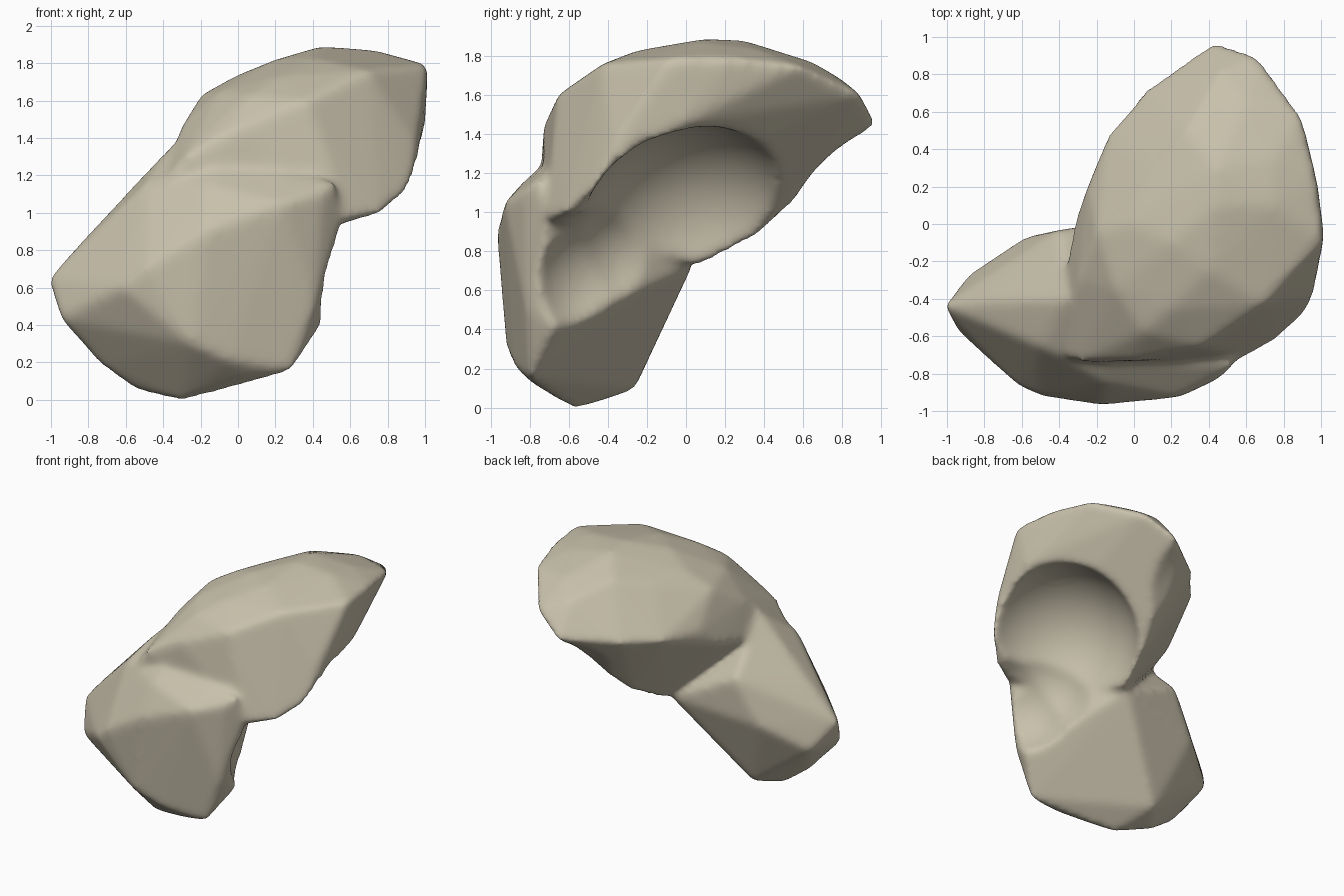
import bpy
import bmesh
from mathutils import Vector

cube = bpy.data.objects.get("Cube")
if cube:
    bpy.data.objects.remove(cube, do_unlink=True)

bone = bpy.data.materials.new("bone_beige")
bone.use_nodes = True
colour = (0.58, 0.53, 0.41, 1)
bone.diffuse_color = colour
bone.node_tree.nodes["Principled BSDF"].inputs["Base Color"].default_value = colour


def add_object(name, bm):
    """Turn a bmesh into a linked object with the bone material."""
    bmesh.ops.recalc_face_normals(bm, faces=bm.faces)
    mesh = bpy.data.meshes.new(name)
    bm.to_mesh(mesh)
    bm.free()
    obj = bpy.data.objects.new(name, mesh)
    obj.data.materials.append(bone)
    bpy.context.collection.objects.link(obj)
    return obj


def hull(name, points):
    """Convex solid wrapped around a few landmark points."""
    bm = bmesh.new()
    for p in points:
        bm.verts.new(p)
    result = bmesh.ops.convex_hull(bm, input=bm.verts)
    loose = {v for v in result["geom_interior"] if isinstance(v, bmesh.types.BMVert)}
    bmesh.ops.delete(bm, geom=list(loose), context="VERTS")
    return add_object(name, bm)


def ball(name, centre, radius):
    """Spherical cutter."""
    bm = bmesh.new()
    bmesh.ops.create_icosphere(bm, subdivisions=4, radius=radius)
    bmesh.ops.translate(bm, verts=bm.verts, vec=Vector(centre))
    return add_object(name, bm)


def combine(target, other, operation):
    """Add a live boolean, hide its helper and list it for removal."""
    mod = target.modifiers.new(other.name, "BOOLEAN")
    mod.operation = operation
    mod.solver = "EXACT"
    mod.object = other
    other.hide_render = True
    other.hide_viewport = True
    helpers.append(other)


helpers = []

# Upper lobe: sharp rim, domed crown, then the underside around the cup
rim = [(-.45, -.7, 1.1), (-.28, -.74, 1.3), (0, -.73, 1.45), (.37, -.66, 1.6),
       (.7, -.43, 1.76), (1.02, -.08, 1.79), (.98, .24, 1.79), (.9, .58, 1.75),
       (.67, .9, 1.6), (.43, .98, 1.45), (.06, .72, 1.42), (-.14, .48, 1.4),
       (-.25, .19, 1.4), (-.32, .01, 1.25)]
crown = [(.44, .1, 1.89), (.2, -.1, 1.82), (.73, .1, 1.87), (-.02, 0, 1.73),
         (-.2, -.05, 1.63), (.6, .65, 1.77), (.2, -.45, 1.73), (.44, .3, 1.88),
         (.28, .5, 1.78), (.08, .3, 1.72), (.4, -.25, 1.83), (.05, -.58, 1.63),
         (-.1, -.35, 1.65), (.75, .35, 1.84), (.45, .8, 1.68), (-.3, -.3, 1.47)]
underside = [(.95, -.38, 1.37), (.95, -.42, 1.22), (1, 0, 1.46), (.91, -.49, 1.11),
             (.76, -.62, 1), (.59, -.72, .96), (.7, .42, 1.35), (.22, .36, .87),
             (.14, .07, .72)]
body = hull("bone_body", rim + crown + underside)

# Lower lobe: bulging front face, base, and back with the neck
front_face = [(-.17, -.97, .9), (.24, -.93, 1.05), (.45, -.83, 1.1), (-.5, -.92, .7),
              (-.62, -.87, .6), (-.25, -.92, .3), (.53, -.76, 1.17), (.41, -.82, .5),
              (-.05, -.88, .21), (-.15, -.85, 1.14), (-.15, -.75, 1.23),
              (.25, -.76, 1.2), (.55, -.72, .94)]
base = [(-1.02, -.44, .65), (-.95, -.57, .43), (-.73, -.48, .18), (-.55, -.45, .05),
        (-.3, -.57, -.01), (-.4, -.26, .09), (.03, -.78, .12), (.29, -.8, .15),
        (.46, -.67, .41), (.48, -.65, .7)]
neck = [(-.5, -.66, 1.15), (-.78, -.4, .9), (-.89, -.27, .45), (-.59, -.07, .64),
        (-.4, -.03, .98), (.1, .04, .73), (-.36, -.4, 1.36), (-.59, -.5, 1.08)]
combine(body, hull("lower_lobe", front_face + base + neck), "UNION")

# Hollow joint cup with a trough running to the lower lobe
combine(body, ball("cup_cutter", (.78, .06, .85), .6), "DIFFERENCE")
combine(body, ball("trough_cutter", (.7, -.42, .62), .4), "DIFFERENCE")
combine(body, ball("bridge_cutter", (.62, -.25, .72), .38), "DIFFERENCE")

# Shallow hollow under the back of the upper lobe
combine(body, ball("back_cutter", (.25, 1.25, .75), .76), "DIFFERENCE")

# Fuse the parts into one softly rounded surface
remesh = body.modifiers.new("fuse", "REMESH")
remesh.mode = "VOXEL"
remesh.voxel_size = .02
remesh.use_smooth_shade = True
smooth = body.modifiers.new("soften", "SMOOTH")
smooth.factor = .5
smooth.iterations = 24

# Bake the modifiers and remove the helpers
graph = bpy.context.evaluated_depsgraph_get()
final = bpy.data.meshes.new_from_object(body.evaluated_get(graph))
body.modifiers.clear()
body.data = final
for helper in helpers:
    bpy.data.objects.remove(helper, do_unlink=True)

bpy.context.view_layer.objects.active = body
body.select_set(True)
bpy.ops.object.shade_smooth()
